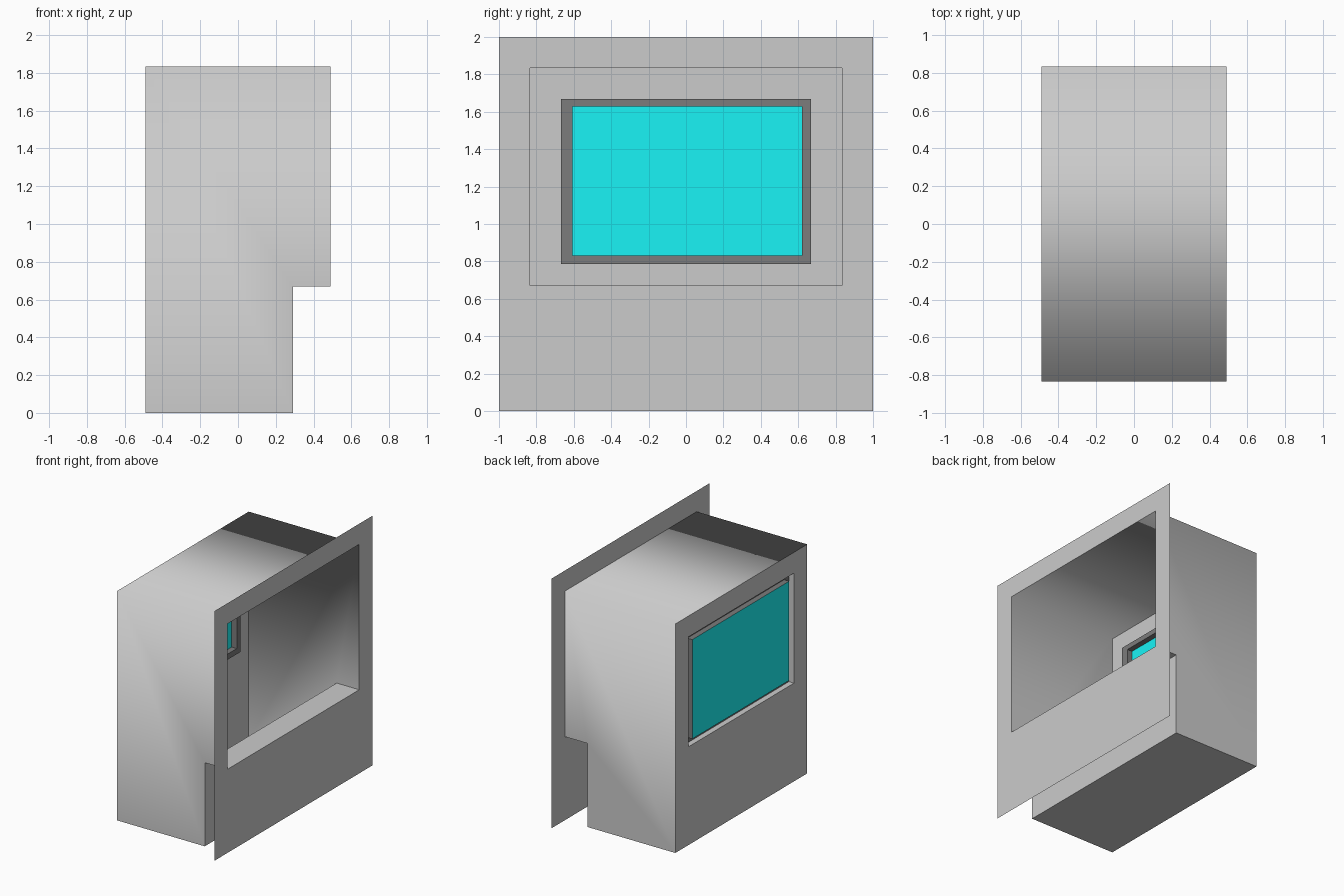
import bpy, bmesh

if "Cube" in bpy.data.objects:
    bpy.data.objects.remove(bpy.data.objects["Cube"])

BACK, FRONT, STEP = -0.49, 0.49, 0.29      # x planes: rear wall, face plate, lower recess
HALF, TOP, SILL = 0.835, 1.835, 0.67       # body half width, roof height, ledge height


def rect(bm, x, y0, y1, z0, z1):
    """Four corner vertices of a rectangle lying in an x plane."""
    return [bm.verts.new((x, y, z)) for y, z in ((y0, z0), (y1, z0), (y1, z1), (y0, z1))]


def bridge(bm, a, b):
    """Quads joining two four-corner loops."""
    for i in range(4):
        j = (i + 1) % 4
        bm.faces.new((a[i], a[j], b[j], b[i]))


def finish(bm, name, color=None):
    mesh = bpy.data.meshes.new(name)
    bm.to_mesh(mesh)
    bm.free()
    obj = bpy.data.objects.new(name, mesh)
    bpy.context.collection.objects.link(obj)
    if color:
        mat = bpy.data.materials.new(name + "_color")
        mat.diffuse_color = (*color, 1)
        mat.use_nodes = True
        mat.node_tree.nodes["Principled BSDF"].inputs["Base Color"].default_value = mat.diffuse_color
        mesh.materials.append(mat)
    return obj


# Stepped open shell: side profile swept across y, open at front and rear
bm = bmesh.new()
profile = [(FRONT, SILL), (STEP, SILL), (STEP, 0), (BACK, 0), (BACK, TOP), (FRONT, TOP)]
near = [bm.verts.new((x, -HALF, z)) for x, z in profile]
far = [bm.verts.new((x, HALF, z)) for x, z in profile]
bm.faces.new(near[::-1]).smooth = True
bm.faces.new(far).smooth = True
for i in (0, 1, 2, 4):                     # ledge, lower front, bottom, roof
    face = bm.faces.new((near[i], near[i + 1], far[i + 1], far[i]))
    face.smooth = i == 4
bmesh.ops.recalc_face_normals(bm, faces=bm.faces)
finish(bm, "cabinet_shell")

# Thin face plate with a large opening
bm = bmesh.new()
bridge(bm, rect(bm, FRONT, -1, 1, 0, 2), rect(bm, FRONT, -HALF, HALF, SILL, TOP))
finish(bm, "face_plate")

# Rear wall with the window hole turned inward
FRAME_X = BACK + 0.045
hole = (-0.667, 0.667, 0.787, 1.668)
glass = (-0.607, 0.62, 0.832, 1.627)
bm = bmesh.new()
edge = rect(bm, BACK, *hole)
bridge(bm, edge, rect(bm, BACK, -HALF, HALF, 0, TOP))
bridge(bm, rect(bm, FRAME_X, *hole), edge)
finish(bm, "rear_wall")

# Dark window frame: flat ring, then a lip running back out to the pane
bm = bmesh.new()
lip = rect(bm, FRAME_X, *glass)
bridge(bm, rect(bm, FRAME_X, *hole), lip)
bridge(bm, lip, rect(bm, BACK, *glass))
finish(bm, "window_frame", (0.2, 0.2, 0.2))

# Cyan window pane
bm = bmesh.new()
bm.faces.new(rect(bm, BACK, *glass))
finish(bm, "window_pane", (0.01, 0.9, 0.92))
